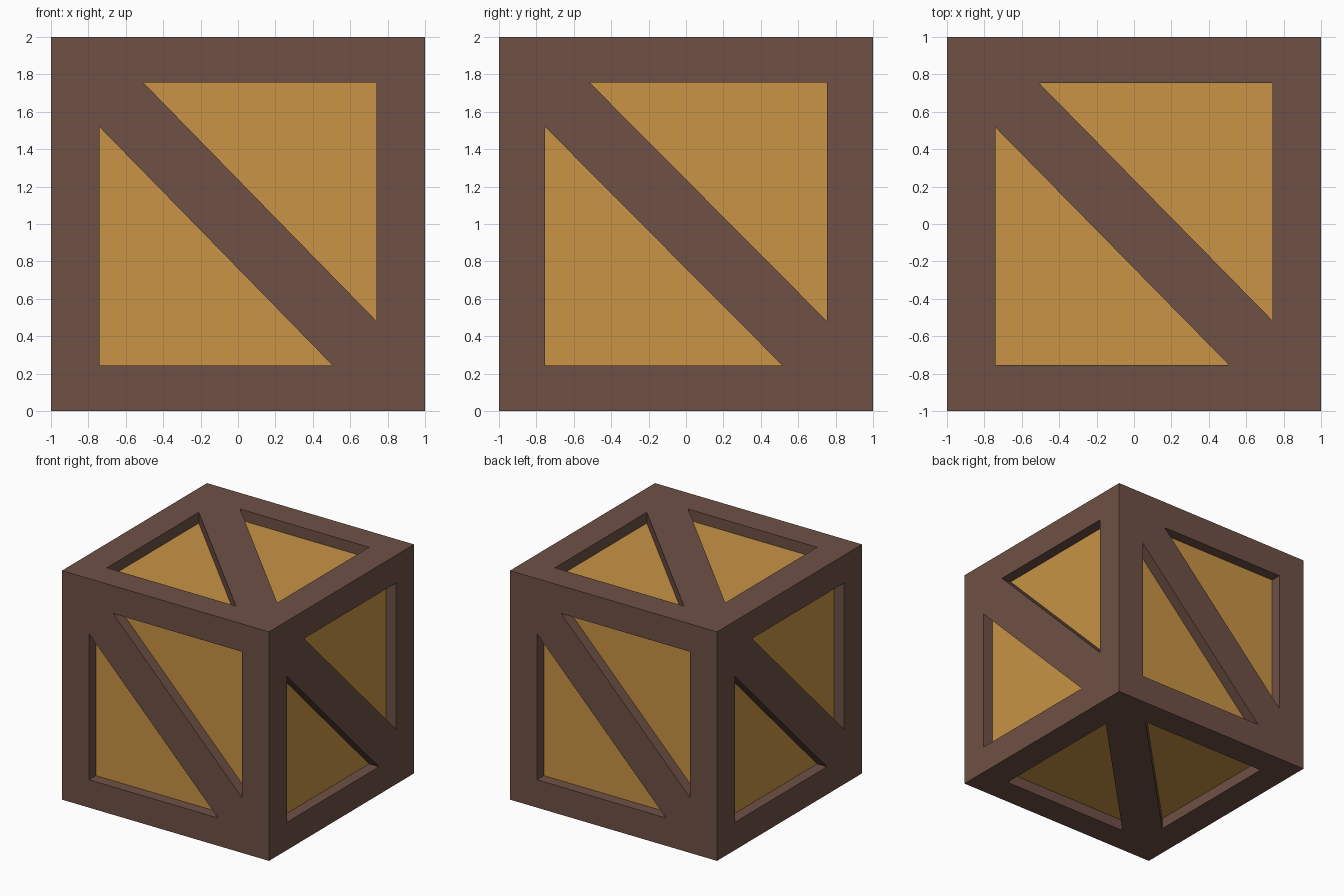
import bpy, bmesh
from mathutils import Vector

if "Cube" in bpy.data.objects:
    bpy.data.objects.remove(bpy.data.objects["Cube"])

INNER = Vector((0.74, 0.753, 0.757))  # half size of the opening along x, y, z
TIP = 0.685                           # where the diagonal brace meets the opening
DEPTH = 0.095                         # how far the panels sit behind the frame
X, Y, Z = Vector((1, 0, 0)), Vector((0, 1, 0)), Vector((0, 0, 1))
# right and up direction of each side, seen from outside
SIDES = [(X, Z), (Y, Z), (-X, Z), (-Y, Z), (X, Y), (X, -Y)]


def material(name, rgb):
    m = bpy.data.materials.new(name)
    m.diffuse_color = (*rgb, 1)
    m.use_nodes = True
    m.node_tree.nodes["Principled BSDF"].inputs["Base Color"].default_value = m.diffuse_color
    return m


def finish(name, bm, mat):
    bmesh.ops.remove_doubles(bm, verts=bm.verts, dist=1e-5)
    me = bpy.data.meshes.new(name)
    bm.to_mesh(me)
    bm.free()
    me.materials.append(mat)
    bpy.context.collection.objects.link(bpy.data.objects.new(name, me))


def face(bm, pts):
    bm.faces.new([bm.verts.new(p) for p in pts])


frame, panels = bmesh.new(), bmesh.new()
for u, v in SIDES:
    n = u.cross(v)
    hu, hv = abs(u.dot(INNER)), abs(v.dot(INNER))

    def at(a, b, depth=0):
        return Z + u * a + v * b + n * (1 - depth)

    # the second half of each side is the first turned by half a turn
    for s in (1, -1):
        outer = [at(-s, s), at(-s, -s), at(s, -s)]
        corners = [(-s * hu, s * TIP * hv), (-s * hu, -s * hv), (s * TIP * hu, -s * hv)]
        rim = [at(*c) for c in corners]
        sunk = [at(*c, DEPTH) for c in corners]
        # border boards and half of the diagonal brace
        face(frame, [outer[0], outer[1], rim[1], rim[0]])
        face(frame, [outer[1], outer[2], rim[2], rim[1]])
        face(frame, [outer[0], rim[0], rim[2], outer[2]])
        # walls of the recess
        for i in range(3):
            j = (i + 1) % 3
            face(frame, [rim[i], rim[j], sunk[j], sunk[i]])
        # recessed triangular panel
        face(panels, sunk)

finish("crate_frame", frame, material("dark brown wood", (0.156, 0.082, 0.060)))
finish("recessed_panels", panels, material("golden wood", (0.578, 0.294, 0.060)))
